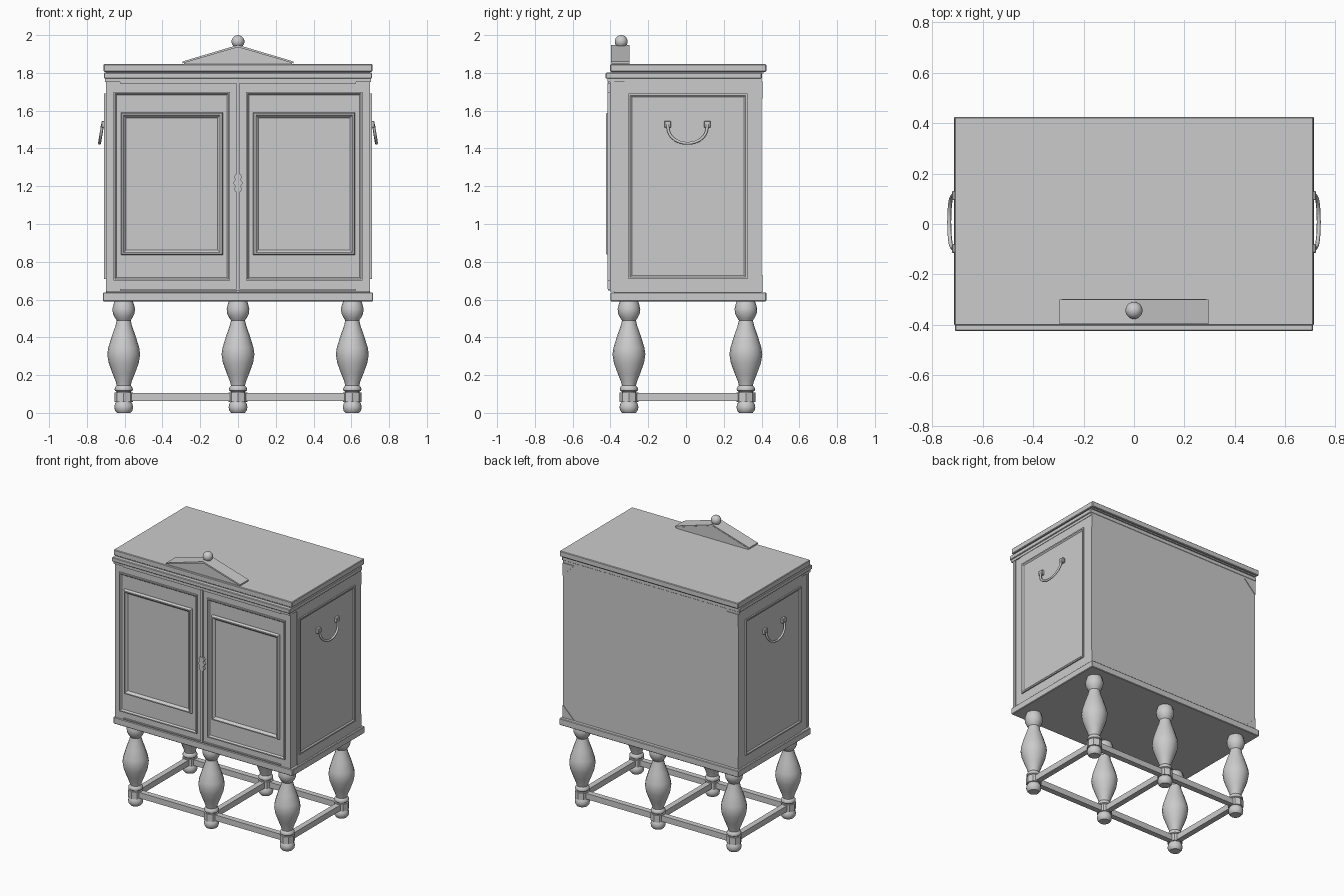
import bpy, bmesh, math
from mathutils import Vector

if "Cube" in bpy.data.objects:
    bpy.data.objects.remove(bpy.data.objects["Cube"])

grey = bpy.data.materials.new("warm_grey")
grey.diffuse_color = (0.6, 0.6, 0.6, 1)
grey.use_nodes = True
grey.node_tree.nodes["Principled BSDF"].inputs["Base Color"].default_value = grey.diffuse_color


def make(name, bm, smooth=False):
    bmesh.ops.recalc_face_normals(bm, faces=bm.faces)
    me = bpy.data.meshes.new(name)
    bm.to_mesh(me)
    bm.free()
    ob = bpy.data.objects.new(name, me)
    bpy.context.collection.objects.link(ob)
    me.materials.append(grey)
    if smooth:
        bpy.ops.object.select_all(action='DESELECT')
        ob.select_set(True)
        bpy.context.view_layer.objects.active = ob
        bpy.ops.object.shade_smooth_by_angle(angle=math.radians(40))
    return ob


def box(name, x0, x1, y0, y1, z0, z1, bevel=0.0):
    bm = bmesh.new()
    bmesh.ops.create_cube(bm, size=1)
    for v in bm.verts:
        v.co = ((x0 + x1) / 2 + v.co.x * (x1 - x0),
                (y0 + y1) / 2 + v.co.y * (y1 - y0),
                (z0 + z1) / 2 + v.co.z * (z1 - z0))
    if bevel:
        bmesh.ops.bevel(bm, geom=bm.edges[:], offset=bevel, segments=1, affect='EDGES')
    return make(name, bm)


def prism(name, pts, y0, y1):
    """Extrude an xz outline from y0 to y1."""
    bm = bmesh.new()
    f = bm.faces.new([bm.verts.new((x, y0, z)) for x, z in pts])
    r = bmesh.ops.extrude_face_region(bm, geom=[f])
    bmesh.ops.translate(bm, vec=(0, y1 - y0, 0),
                        verts=[g for g in r["geom"] if isinstance(g, bmesh.types.BMVert)])
    return make(name, bm)


def stepped_panel(name, u0, u1, v0, v1, steps, place):
    """Nested rectangles (inset, height) joined into a moulded panel."""
    bm = bmesh.new()
    rings = []
    for d, h in steps:
        rings.append([bm.verts.new(place(u, v, h)) for u, v in
                      ((u0 + d, v0 + d), (u1 - d, v0 + d), (u1 - d, v1 - d), (u0 + d, v1 - d))])
    for a, b in zip(rings, rings[1:]):
        for i in range(4):
            j = (i + 1) % 4
            bm.faces.new((a[i], a[j], b[j], b[i]))
    bm.faces.new(rings[-1])
    bm.faces.new(rings[0][::-1])
    return make(name, bm)


def lathe(name, profile, x, y, n=16):
    bm = bmesh.new()
    rings = [[bm.verts.new((x + r * math.cos(2 * math.pi * i / n),
                            y + r * math.sin(2 * math.pi * i / n), z)) for i in range(n)]
             for r, z in profile]
    for a, b in zip(rings, rings[1:]):
        for i in range(n):
            j = (i + 1) % n
            bm.faces.new((a[i], a[j], b[j], b[i]))
    bm.faces.new(rings[0][::-1])
    bm.faces.new(rings[-1])
    return make(name, bm, True)


# Carcass, base and top boards
box("carcass", -0.70, 0.70, -0.325, 0.40, 0.635, 1.757)
box("front_frame", -0.695, 0.695, -0.38, -0.32, 0.635, 1.757)
box("base_board", -0.715, 0.715, -0.40, 0.425, 0.59, 0.638, 0.004)
box("cornice_lower", -0.703, 0.703, -0.415, 0.40, 1.752, 1.772)
box("cornice", -0.71, 0.71, -0.425, 0.402, 1.77, 1.801, 0.004)
box("top_filler", -0.70, 0.70, -0.395, 0.41, 1.798, 1.81)
box("top_board", -0.712, 0.712, -0.402, 0.425, 1.806, 1.846, 0.004)
for z in (0.648, 1.745):
    box("front_rail_strip", -0.625, 0.625, -0.412, -0.38, z, z + 0.008)

# Doors with a bead and a raised moulded panel
for s in (-1, 1):
    front = lambda u, v, h, s=s: (s * u, -h, v)
    box("door", min(s * .005, s * .70), max(s * .005, s * .70), -0.402, -0.378, 0.642, 1.752)
    stepped_panel("door_bead", 0.042, 0.66, 0.70, 1.70,
                  [(0, 0.40), (0, 0.415), (0.008, 0.415), (0.016, 0.404)], front)
    stepped_panel("door_panel", 0.08, 0.62, 0.835, 1.59,
                  [(0, 0.40), (0, 0.412), (0.006, 0.424), (0.014, 0.424), (0.028, 0.408)], front)

    # Side panel moulding
    side = lambda u, v, h, s=s: (s * h, u, v)
    stepped_panel("side_panel", -0.305, 0.325, 0.71, 1.69,
                  [(0, 0.69), (0, 0.709), (0.009, 0.709), (0.018, 0.702)], side)

    # Drop handle: two mounts and a bent rod
    for y in (-0.097, 0.113):
        box("handle_mount", min(s * .70, s * .722), max(s * .70, s * .722),
            y - 0.018, y + 0.018, 1.51, 1.545, 0.003)
    cu = bpy.data.curves.new("handle", 'CURVE')
    cu.dimensions = '3D'
    cu.bevel_depth = 0.008
    cu.bevel_resolution = 1
    cu.use_fill_caps = True
    sp = cu.splines.new('POLY')
    sp.points.add(14)
    for i, p in enumerate(sp.points):
        a = math.pi * i / 14
        drop = math.sin(a) ** 0.8 * 0.10
        p.co = (s * (0.717 + 0.16 * drop), 0.008 - 0.105 * math.cos(a), 1.527 - drop, 1)
    cu.materials.append(grey)
    bpy.context.collection.objects.link(bpy.data.objects.new("handle", cu))

    # Corner gussets on the back
    for z, d in ((0.64, 1), (1.755, -1)):
        prism("back_gusset", [(s * 0.70, z), (s * 0.61, z), (s * 0.70, z + d * 0.09)], 0.398, 0.405)

# Meeting strip and lock plate
for z0, z1 in ((0.655, 1.17), (1.265, 1.75)):
    box("meeting_strip", -0.008, 0.008, -0.416, -0.38, z0, z1)
plate = [(0.012, 1.17), (0.022, 1.185), (0.014, 1.20), (0.026, 1.218),
         (0.014, 1.236), (0.022, 1.25), (0.012, 1.265)]
prism("lock_plate", plate + [(-x, z) for x, z in reversed(plate)], -0.418, -0.395)

# Pediment with sloping trim and a ball
prism("pediment", [(-0.285, 1.845), (0.285, 1.845), (0.285, 1.855), (0, 1.942), (-0.285, 1.855)],
      -0.388, -0.298)
prism("pediment_trim", [(-0.295, 1.85), (-0.295, 1.86), (0, 1.948), (0.295, 1.86),
                        (0.295, 1.85), (0, 1.936)], -0.397, -0.30)
bm = bmesh.new()
bmesh.ops.create_uvsphere(bm, u_segments=20, v_segments=12, radius=0.034)
bmesh.ops.translate(bm, verts=bm.verts[:], vec=Vector((0, -0.343, 1.966)))
make("ball_finial", bm, True)

# Turned legs with bun feet and stretcher blocks
leg = [(0.036, 0.0), (0.046, 0.012), (0.05, 0.03), (0.046, 0.048), (0.038, 0.06), (0.038, 0.112),
       (0.047, 0.118), (0.049, 0.127), (0.044, 0.138), (0.037, 0.145), (0.042, 0.165),
       (0.06, 0.21), (0.08, 0.265), (0.087, 0.31), (0.082, 0.345), (0.062, 0.41),
       (0.044, 0.46), (0.037, 0.49), (0.046, 0.503), (0.057, 0.525), (0.06, 0.55),
       (0.054, 0.575), (0.048, 0.592)]
XS, YS = (-0.605, 0, 0.605), (-0.302, 0.317)
for x in XS:
    for y in YS:
        lathe("leg", leg, x, y)
        lathe("stretcher_block", [(0.05, 0.058), (0.05, 0.108)], x, y, 8)
    box("cross_stretcher", x - 0.02, x + 0.02, YS[0], YS[1], 0.062, 0.104)
for y in YS:
    box("long_stretcher", XS[0], XS[-1], y - 0.02, y + 0.02, 0.062, 0.104)
